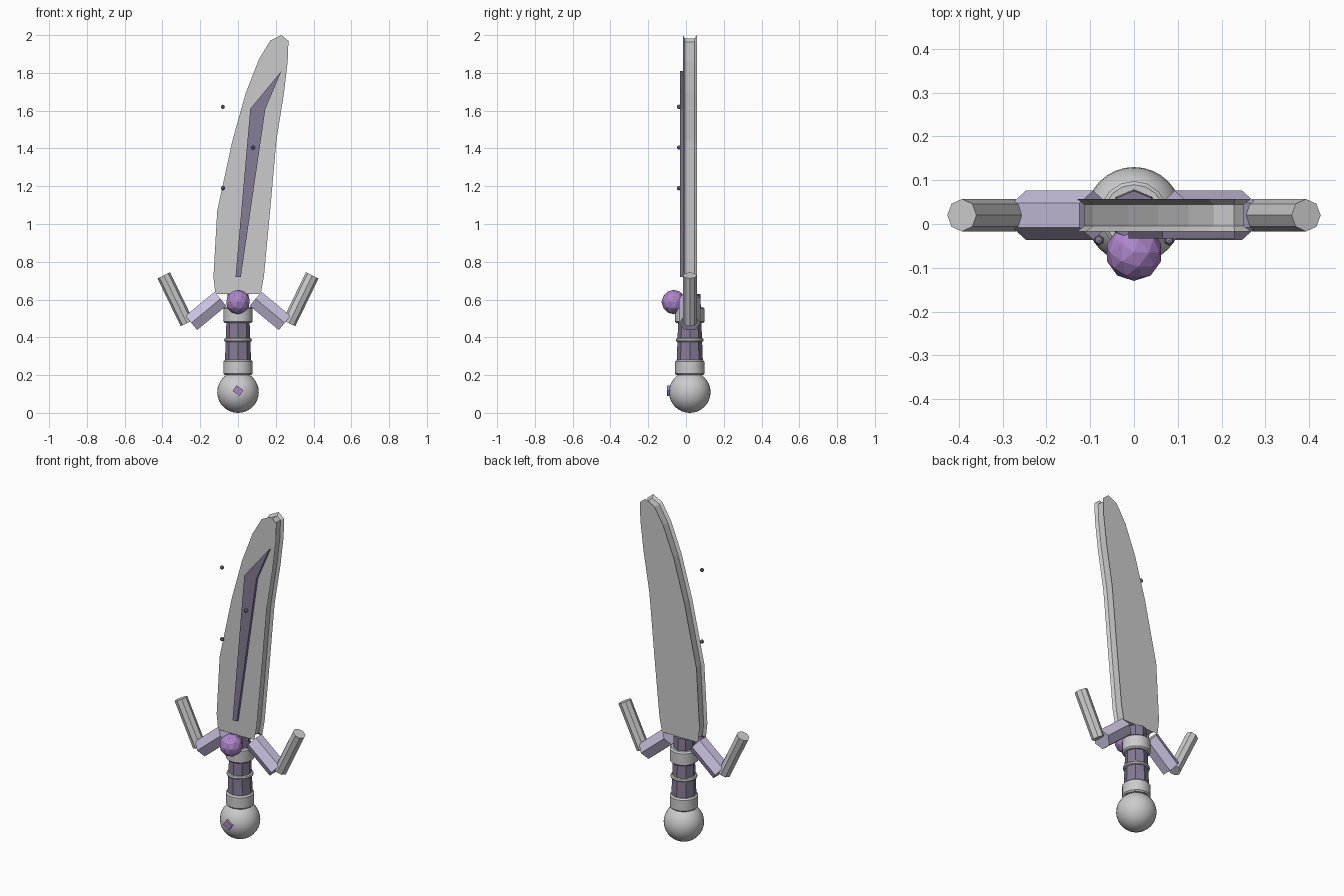
import bpy, bmesh, math
from mathutils import Vector

if "Cube" in bpy.data.objects:
    bpy.data.objects.remove(bpy.data.objects["Cube"])

YC = 0.02  # depth of the sword's centre plane


def mat(name, r, g, b):
    m = bpy.data.materials.new(name)
    m.diffuse_color = (r, g, b, 1)
    m.use_nodes = True
    m.node_tree.nodes["Principled BSDF"].inputs["Base Color"].default_value = m.diffuse_color
    return m


DARK = mat("dark_purple", 0.24, 0.2, 0.3)
LILAC = mat("lilac", 0.6, 0.54, 0.75)
GEM = mat("gem_purple", 0.42, 0.24, 0.6)


def finish(name, material=None, smooth=False):
    ob = bpy.context.object
    ob.name = name
    if material:
        ob.data.materials.append(material)
    if smooth:
        bpy.ops.object.shade_smooth_by_angle(angle=math.radians(40))
    return ob


def loft(name, rings, material=None):
    """Bridge equal-length rings of points and cap both ends."""
    bm = bmesh.new()
    vs = [[bm.verts.new(p) for p in ring] for ring in rings]
    n = len(vs[0])
    for a, b in zip(vs, vs[1:]):
        for i in range(n):
            j = (i + 1) % n
            bm.faces.new((a[i], a[j], b[j], b[i]))
    bm.faces.new(vs[0])
    bm.faces.new(vs[-1])
    bmesh.ops.recalc_face_normals(bm, faces=bm.faces)
    me = bpy.data.meshes.new(name)
    bm.to_mesh(me)
    bm.free()
    ob = bpy.data.objects.new(name, me)
    bpy.context.collection.objects.link(ob)
    if material:
        me.materials.append(material)
    return ob


def rod(name, a, b, radius, sides, material=None):
    """Prism between two points, with a corner facing the front."""
    a, b = Vector(a), Vector(b)
    u = Vector((0, 1, 0))
    v = (b - a).normalized().cross(u)
    ang = [math.tau * i / sides for i in range(sides)]
    return loft(name, [[p + radius * (math.cos(t) * u + math.sin(t) * v) for t in ang]
                       for p in (a, b)], material)


def inset(pts, d):
    """Move a clockwise outline inwards by d."""
    out = []
    for i, p in enumerate(pts):
        p, a, b = Vector(p), Vector(pts[i - 1]), Vector(pts[(i + 1) % len(pts)])
        e, f = (p - a).normalized(), (b - p).normalized()
        n1, n2 = Vector((e.y, -e.x)), Vector((f.y, -f.x))
        out.append(p + (n1 + n2) * d / max(1 + n1.dot(n2), 0.5))
    return out


# Blade: flat faces with a recessed edge
outline = [(-0.12, 0.63), (-0.13, 0.72), (-0.11, 1.07), (-0.03, 1.44), (0.04, 1.69),
           (0.11, 1.87), (0.17, 1.97), (0.23, 2.0), (0.267, 1.97), (0.263, 1.86),
           (0.243, 1.69), (0.203, 1.44), (0.17, 1.07), (0.137, 0.72), (0.12, 0.63)]
inner = inset(outline, 0.016)
loft("blade", [[(x, y, z) for x, z in ring] for ring, y in
               ((outline, -0.017), (inner, -0.005), (inner, 0.045), (outline, 0.057))])

# Dark inlay on the front of the blade
inlay = [(-0.013, 0.72), (0.065, 1.61), (0.23, 1.81), (0.145, 1.61), (0.015, 0.72)]
loft("blade_inlay", [[(x, y, z) for x, z in inlay] for y in (-0.033, -0.015)], DARK)

# Small studs beside the blade
for x, z in ((-0.08, 1.19), (0.08, 1.405), (-0.08, 1.62)):
    bpy.ops.mesh.primitive_uv_sphere_add(segments=6, ring_count=4, radius=0.012,
                                         location=(x, -0.037, z))
    finish("stud", DARK)

# Guard arms and upturned prongs, both sides
for s, side in ((-1, "left"), (1, "right")):
    rod("guard_arm_" + side, (s * 0.093, YC, 0.604), (s * 0.247, YC, 0.476), 0.056, 6, LILAC)
    rod("guard_prong_" + side, (s * 0.27, YC, 0.475), (s * 0.393, YC, 0.728), 0.037, 8)

# Grip
bpy.ops.mesh.primitive_cone_add(vertices=8, radius1=0.072, radius2=0.056, depth=0.43,
                                location=(0, YC, 0.415))
finish("grip", DARK)

# Grip ring and collars
bpy.ops.mesh.primitive_torus_add(major_segments=24, minor_segments=8, major_radius=0.063,
                                 minor_radius=0.011, location=(0, YC, 0.386))
finish("grip_ring", smooth=True)
for name, z0, z1 in (("lower_collar", 0.2, 0.28), ("upper_collar", 0.475, 0.56)):
    bpy.ops.mesh.primitive_cylinder_add(vertices=16, radius=0.078, depth=z1 - z0,
                                        location=(0, YC, (z0 + z1) / 2))
    ob = finish(name, smooth=True)
    bev = ob.modifiers.new("bevel", "BEVEL")
    bev.width = 0.008
    bev.segments = 1

# Pommel with a small inset jewel
bpy.ops.mesh.primitive_uv_sphere_add(segments=32, ring_count=16, radius=0.11,
                                     location=(0, YC, 0.11))
finish("pommel", smooth=True)
bpy.ops.mesh.primitive_cube_add(size=1, location=(0, -0.085, 0.118),
                                rotation=(0, math.radians(35), 0))
finish("pommel_jewel", GEM).scale = (0.045, 0.03, 0.036)

# Faceted gem in front of the guard
bpy.ops.mesh.primitive_ico_sphere_add(subdivisions=2, radius=0.065, location=(0, -0.065, 0.587))
finish("guard_gem", GEM)
